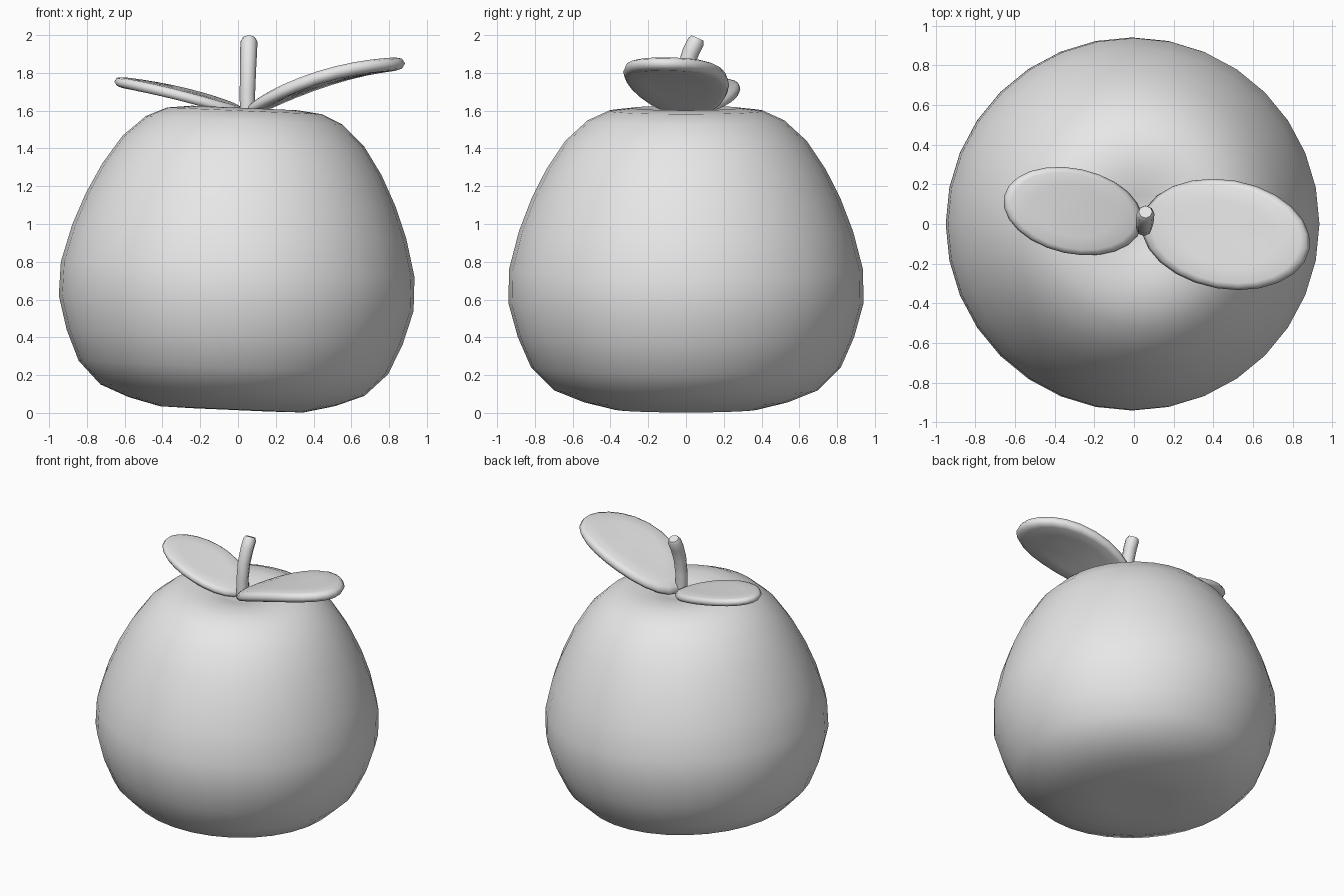
import bpy
import bmesh
import math
from mathutils import Matrix, Vector

cube = bpy.data.objects.get("Cube")
if cube:
    bpy.data.objects.remove(cube, do_unlink=True)

# Single plain grey
GREY = (0.8, 0.8, 0.8, 1.0)
grey = bpy.data.materials.new("plain_grey")
grey.use_nodes = True
grey.diffuse_color = GREY
grey.node_tree.nodes["Principled BSDF"].inputs["Base Color"].default_value = GREY


def lathe(profile, segments):
    """Spin a (radius, height) profile around z into a closed bmesh."""
    bm = bmesh.new()
    verts = [bm.verts.new((r, 0, z)) for r, z in profile]
    edges = [bm.edges.new(pair) for pair in zip(verts, verts[1:])]
    bmesh.ops.spin(bm, geom=verts + edges, cent=(0, 0, 0), axis=(0, 0, 1),
                   angle=math.tau, steps=segments, use_duplicate=False)
    bmesh.ops.remove_doubles(bm, verts=bm.verts, dist=0.0005)
    return bm


def finish(name, bm):
    """Turn the bmesh into a smooth-shaded object."""
    bmesh.ops.recalc_face_normals(bm, faces=bm.faces)
    for face in bm.faces:
        face.smooth = True
    mesh = bpy.data.meshes.new(name)
    bm.to_mesh(mesh)
    bm.free()
    mesh.materials.append(grey)
    obj = bpy.data.objects.new(name, mesh)
    bpy.context.collection.objects.link(obj)
    return obj


def leaf(name, base, tip, half_width, thickness, rise, bend):
    """Elliptical pad with a rounded rim, arching up from base to tip."""
    base, tip = Vector(base), Vector(tip)
    half_length = (tip - base).length / 2
    half = thickness / 2
    top = [(0, half), (0.3, half), (0.6, half), (0.88, half), (0.96, half * 0.75)]
    profile = top + [(1, 0)] + [(r, -z) for r, z in reversed(top)]
    bm = lathe(profile, 24)
    along = (tip - base).normalized()
    across = Vector((-along.y, along.x, 0))
    for v in bm.verts:
        s = (v.co.x + 1) / 2
        height = v.co.z + rise * s + bend * s * s
        v.co = (base + along * (half_length * 2 * s)
                + across * (half_width * v.co.y) + Vector((0, 0, height)))
    return finish(name, bm)


# Fruit body: lathed, dimpled on top, leaning slightly to one side
body_profile = [
    (0, 0.025), (0.2, 0.015), (0.38, 0.018), (0.55, 0.06), (0.7, 0.12),
    (0.82, 0.24), (0.89, 0.4), (0.94, 0.58), (0.937, 0.76), (0.885, 0.96),
    (0.82, 1.13), (0.74, 1.29), (0.64, 1.44), (0.52, 1.55), (0.41, 1.6),
    (0.28, 1.615), (0.15, 1.59), (0, 1.55)]
body = lathe(body_profile, 32)
bmesh.ops.rotate(body, verts=body.verts, cent=(0, 0, 0.8),
                 matrix=Matrix.Rotation(math.radians(2.5), 3, 'Y'))
finish("fruit_body", body)

# Leaves
leaf("large_leaf", (0.04, 0.02, 1.585), (0.885, -0.125, 1.585), 0.275, 0.07, 0.49, -0.225)
leaf("small_leaf", (0.04, -0.01, 1.585), (-0.655, 0.14, 1.585), 0.215, 0.055, 0.25, -0.08)

# Stem: bent rod with a softened tip
path = [(0.05, -0.02, 1.5, 0.04), (0.05, -0.02, 1.7, 0.041), (0.053, -0.005, 1.82, 0.043),
        (0.056, 0.025, 1.91, 0.045), (0.058, 0.052, 1.965, 0.045), (0.058, 0.061, 1.985, 0.034)]
curve = bpy.data.curves.new("stem", 'CURVE')
curve.dimensions = '3D'
curve.bevel_depth = 1.0
curve.bevel_resolution = 2
curve.use_fill_caps = True
spline = curve.splines.new('POLY')
spline.points.add(len(path) - 1)
for point, (x, y, z, radius) in zip(spline.points, path):
    point.co = (x, y, z, 1)
    point.radius = radius
spline.use_smooth = True
curve.materials.append(grey)
stem = bpy.data.objects.new("stem", curve)
bpy.context.collection.objects.link(stem)
bpy.ops.object.select_all(action='DESELECT')
stem.select_set(True)
bpy.context.view_layer.objects.active = stem
bpy.ops.object.convert(target='MESH')
bpy.ops.object.shade_smooth_by_angle(angle=math.radians(50))
